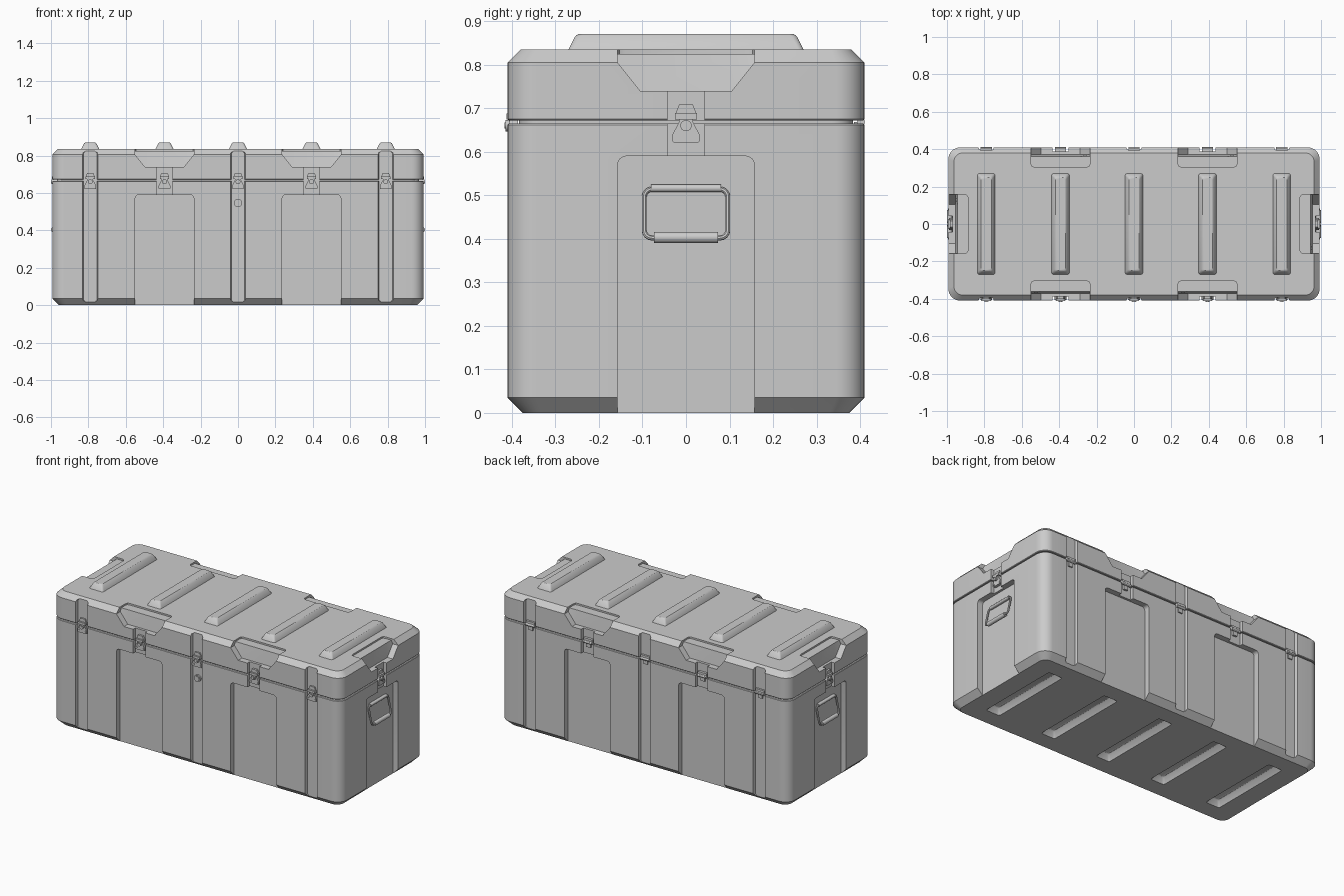
import bpy, bmesh
from math import sin, cos, pi
from mathutils import Matrix, Vector

if "Cube" in bpy.data.objects:
    bpy.data.objects.remove(bpy.data.objects["Cube"])

HX, HY, R = 0.993, 0.41, 0.065
RIB_X = (-0.79, -0.393, 0, 0.393, 0.79)


def loft(bm, rings, M=Matrix()):
    vs = [[bm.verts.new(M @ Vector(p)) for p in r] for r in rings]
    n = len(vs[0])
    for a, b in zip(vs, vs[1:]):
        for i in range(n):
            j = (i + 1) % n
            bm.faces.new((a[i], a[j], b[j], b[i]))
    bm.faces.new(vs[0])
    bm.faces.new(vs[-1])


def prism(bm, pts, y0, y1, M):
    loft(bm, [[(u, y, z) for u, z in pts] for y in (y0, y1)], M)


def box(bm, u, z0, z1, y0, y1, M):
    prism(bm, [(-u, z0), (u, z0), (u, z1), (-u, z1)], y0, y1, M)


def cyl(bm, c, r, half, axis, M, n=16):
    rot = Matrix.Rotation(pi / 2, 4, 'Y' if axis == 'X' else 'X')
    bmesh.ops.create_cone(bm, cap_ends=True, segments=n, radius1=r, radius2=r,
                          depth=2 * half, matrix=M @ Matrix.Translation(c) @ rot)


def finish(name, bm):
    bmesh.ops.remove_doubles(bm, verts=bm.verts, dist=1e-5)
    bmesh.ops.recalc_face_normals(bm, faces=bm.faces)
    me = bpy.data.meshes.new(name)
    bm.to_mesh(me)
    bm.free()
    ob = bpy.data.objects.new(name, me)
    bpy.context.collection.objects.link(ob)
    smooth(me)
    return ob


def smooth(me):
    me.shade_smooth()
    me.set_sharp_from_angle(angle=pi / 6)


def rounded(hx, hy, r, z, n=8):
    pts = []
    for k, (sx, sy) in enumerate(((1, 1), (-1, 1), (-1, -1), (1, -1))):
        for i in range(n + 1):
            a = (k + i / n) * pi / 2
            pts.append((sx * (hx - r) + r * cos(a), sy * (hy - r) + r * sin(a), z))
    return pts


def shell(name, steps):
    bm = bmesh.new()
    loft(bm, [rounded(HX - i, HY - i, R - i * 0.6, z) for i, z in steps])
    return finish(name, bm)


def octagon(w, z0, z1, c, y):
    return [(u, y, z) for u, z in ((-w + c, z0), (w - c, z0), (w, z0 + c), (w, z1 - c),
                                   (w - c, z1), (c - w, z1), (-w, z1 - c), (-w, z0 + c))]


# Frames on each wall: local y = 0 is the wall surface, +y goes inward
def frame(angle, h, u):
    return Matrix.Rotation(angle, 4, 'Z') @ Matrix.Translation((u, -h, 0))


front = [frame(0, HY, x) for x in RIB_X]
back = [frame(pi, HY, x) for x in RIB_X]
ends = [frame(pi / 2, HX, 0), frame(-pi / 2, HX, 0)]
panel_spots = [front[1], front[3], back[1], back[3]] + ends
groove_spots = [front[i] for i in (0, 2, 4)] + [back[i] for i in (0, 2, 4)]

# Main shells
body = shell("case_body", [(0.035, 0), (0, 0.035), (0, 0.662), (0.003, 0.665)])
lid = shell("lid", [(0.003, 0.672), (0, 0.675), (0, 0.805), (0.03, 0.835)])
shell("seal", [(0.026, 0.655), (0.026, 0.682)])

# Cutters: wall panels, latch channels, lid pockets, vertical grooves, base slots
panels, channels, pockets, grooves, slots = (bmesh.new() for _ in range(5))
for M in panel_spots:
    top = [(0.157 - 0.02 + 0.02 * cos(a * pi / 8), 0.57 + 0.02 * sin(a * pi / 8)) for a in range(5)]
    prism(panels, [(-0.157, -0.05), (0.157, -0.05)] + top + [(-u, z) for u, z in reversed(top)],
          -0.05, 0.036, M)
    box(channels, 0.042, 0.57, 0.76, -0.05, 0.022, M)
    low = [(-0.157, 0.9), (-0.157, 0.805), (-0.105, 0.74), (0.105, 0.74), (0.157, 0.805), (0.157, 0.9)]
    high = [(u, max(z, 0.825)) for u, z in low]
    loft(pockets, [[(u * s, y, z) for u, z in ring] for ring, y, s in
                   ((low, -0.05, 1), (low, 0.038, 1), (high, 0.048, 1),
                    (high, 0.09, 1), (high, 0.101, 0.97), (high, 0.105, 0.9))], M)
for M in groove_spots:
    loft(grooves, [octagon(0.046, 0.0, 0.84, 0.014, -0.02),
                   octagon(0.036, 0.014, 0.826, 0.014, 0.018)], M)


def rib(bm, x, z):
    loft(bm, [rounded(a, b, 0.012, z + h, 3) for a, b, h in
              ((0.049, 0.272, -0.005), (0.048, 0.27, 0), (0.033, 0.255, 0.03), (0.027, 0.248, 0.035))],
         Matrix.Translation((x, 0, 0)))


for x in RIB_X:
    rib(slots, x, 0)
cutters = {k: finish(k + "_cutter", b) for k, b in
           dict(panels=panels, channels=channels, pockets=pockets, grooves=grooves, slots=slots).items()}
for target, keys in ((body, ("panels", "channels", "grooves", "slots")),
                     (lid, ("pockets", "channels", "grooves"))):
    for k in keys:
        mod = target.modifiers.new(k, 'BOOLEAN')
        mod.object, mod.operation, mod.solver = cutters[k], 'DIFFERENCE', 'EXACT'
    dg = bpy.context.evaluated_depsgraph_get()
    me = bpy.data.meshes.new_from_object(target.evaluated_get(dg))
    target.modifiers.clear()
    target.data = me
    smooth(me)
for c in cutters.values():
    bpy.data.objects.remove(c)

# Stacking ribs on the lid
for x in RIB_X:
    bm = bmesh.new()
    rib(bm, x, 0.835)
    finish("lid_rib", bm)

# Latches on the front and both ends
for M in front + ends:
    bm = bmesh.new()
    half = [(0.027, 0.62), (0.032, 0.625), (0.032, 0.638), (0.016, 0.668), (0.016, 0.674)]
    prism(bm, half + [(-u, z) for u, z in reversed(half)], 0.005, 0.024, M)
    box(bm, 0.025, 0.674, 0.688, -0.002, 0.024, M)
    prism(bm, [(-0.024, 0.688), (0.024, 0.688), (0.016, 0.708), (-0.016, 0.708)], 0.009, 0.024, M)
    cyl(bm, (0, 0.004, 0.66), 0.013, 0.009, 'Y', M)
    cyl(bm, (0, -0.004, 0.66), 0.007, 0.003, 'Y', M, 12)
    for s in (-1, 1):
        cyl(bm, (s * 0.022, 0.006, 0.633), 0.006, 0.004, 'Y', M, 10)
    finish("latch", bm)

# Hinges along the back
for M in back:
    bm = bmesh.new()
    box(bm, 0.03, 0.672, 0.69, 0.006, 0.024, M)
    box(bm, 0.014, 0.635, 0.668, 0.01, 0.024, M)
    cyl(bm, (0, 0.008, 0.668), 0.009, 0.03, 'X', M, 12)
    finish("hinge", bm)

# Pressure valve
bm = bmesh.new()
cyl(bm, (0, 0.014, 0.547), 0.022, 0.006, 'Y', front[2], 24)
cyl(bm, (0, 0.008, 0.547), 0.015, 0.004, 'Y', front[2], 24)
finish("pressure_valve", bm)

# Carry handles: bent wire loop, grip and mounting sleeve
for M in ends:
    cu = bpy.data.curves.new("handle_wire", 'CURVE')
    cu.dimensions, cu.bevel_depth, cu.bevel_resolution = '3D', 0.006, 2
    pts = [(u, 0.028 - (0.514 - z) * 0.2, z)
           for u, _, z in (Vector((p[0], 0, p[1] + 0.458)) for p in rounded(0.096, 0.056, 0.018, 0, 4))]
    sp = cu.splines.new('POLY')
    sp.points.add(len(pts) - 1)
    for q, p in zip(sp.points, pts):
        q.co = (*(M @ Vector(p)), 1)
    sp.use_cyclic_u = True
    tmp = bpy.data.objects.new("tmp", cu)
    me = bpy.data.meshes.new_from_object(tmp)
    bpy.data.objects.remove(tmp)
    smooth(me)
    bpy.context.collection.objects.link(bpy.data.objects.new("handle_wire", me))
    bm = bmesh.new()
    cyl(bm, (0, 0.006, 0.403), 0.013, 0.074, 'X', M)
    finish("handle_grip", bm)
    bm = bmesh.new()
    cyl(bm, (0, 0.028, 0.516), 0.009, 0.08, 'X', M)
    box(bm, 0.08, 0.508, 0.524, 0.028, 0.038, M)
    finish("handle_mount", bm)
